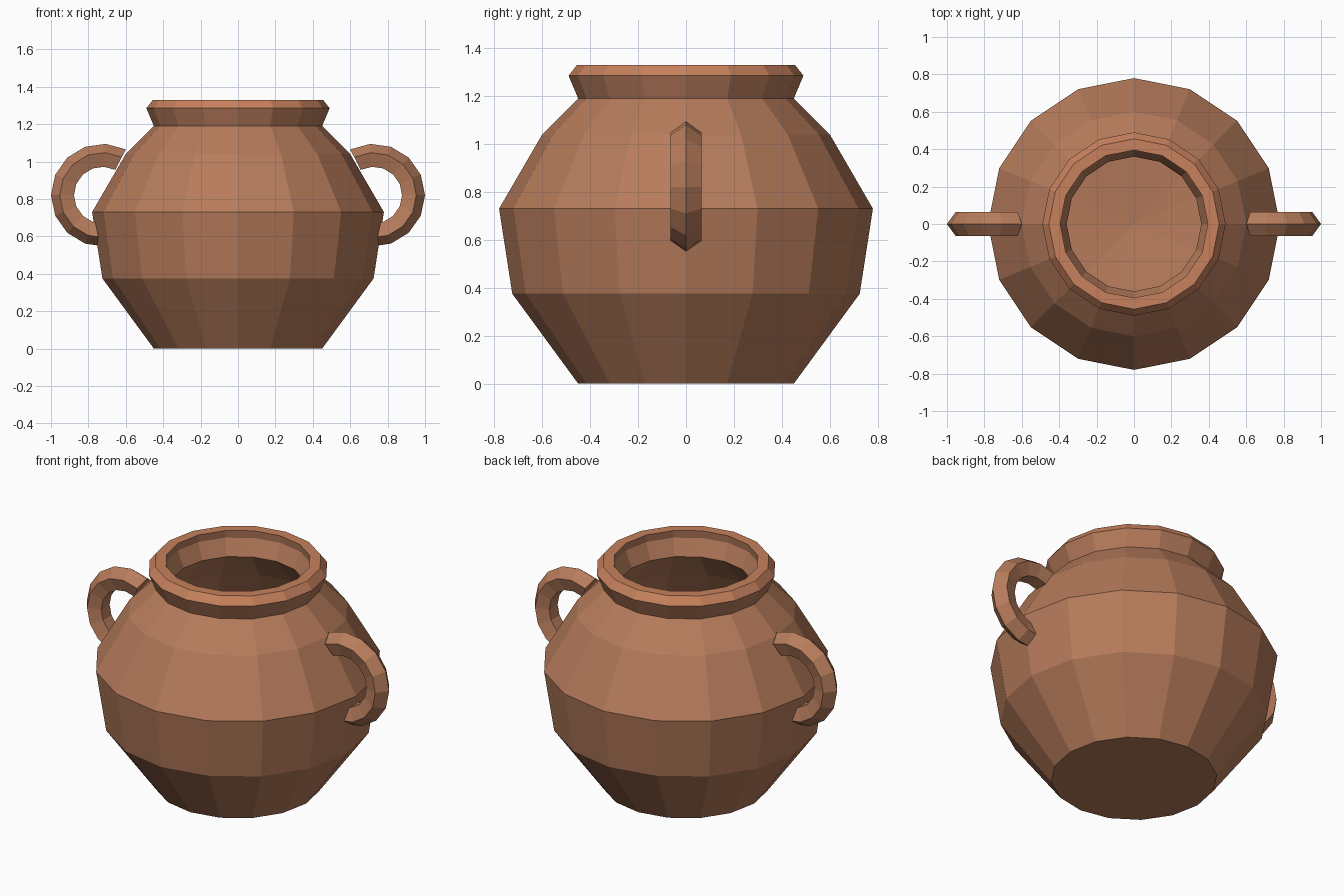
import bpy, bmesh
from math import cos, sin, pi, radians

if "Cube" in bpy.data.objects:
    bpy.data.objects.remove(bpy.data.objects["Cube"])


def material(name, color):
    m = bpy.data.materials.new(name)
    m.diffuse_color = (*color, 1)
    m.use_nodes = True
    m.node_tree.nodes["Principled BSDF"].inputs["Base Color"].default_value = m.diffuse_color
    return m


clay = material("clay", (0.47, 0.20, 0.105))
rim_clay = material("rim_clay", (0.57, 0.22, 0.11))


def finish(name, bm, *mats):
    bmesh.ops.recalc_face_normals(bm, faces=bm.faces)
    me = bpy.data.meshes.new(name)
    bm.to_mesh(me)
    bm.free()
    for m in mats:
        me.materials.append(m)
    ob = bpy.data.objects.new(name, me)
    bpy.context.collection.objects.link(ob)
    return ob


def bridge(bm, a, b):
    n = len(a)
    return [bm.faces.new((a[i], a[(i + 1) % n], b[(i + 1) % n], b[i])) for i in range(n)]


# Pot: closed lathe profile, up the outside, over the lip, down the inside
SIDES = 16
profile = [(0.45, 0), (0.725, 0.375), (0.78, 0.73), (0.60, 1.04), (0.45, 1.19),
           (0.49, 1.285), (0.455, 1.33), (0.395, 1.33), (0.40, 1.285), (0.36, 1.19),
           (0.52, 1.01), (0.69, 0.72), (0.64, 0.41), (0.40, 0.10)]
RIM_BANDS = (5, 6)
bm = bmesh.new()
rings = [[bm.verts.new((r * cos(2 * pi * i / SIDES), r * sin(2 * pi * i / SIDES), z))
          for i in range(SIDES)] for r, z in profile]
for k in range(len(rings) - 1):
    for f in bridge(bm, rings[k], rings[k + 1]):
        f.material_index = int(k in RIM_BANDS)
bm.faces.new(rings[0])
# Slightly dished inner floor
centre = bm.verts.new((0, 0, 0.06))
for i in range(SIDES):
    bm.faces.new((rings[-1][i], rings[-1][(i + 1) % SIDES], centre))
finish("pot", bm, clay, rim_clay)


# Handles: five-sided tube swept along an arc, ends sunk into the shoulder
def handle(name, side):
    bm = bmesh.new()
    steps, reach, major, minor = 10, radians(117), 0.207, 0.068
    loops = []
    for s in range(steps + 1):
        a = -reach + 2 * reach * s / steps
        loop = []
        for k in range(5):
            t = 2 * pi * k / 5
            r = major + minor * cos(t)
            loop.append(bm.verts.new((side * (0.725 + r * cos(a)), minor * sin(t),
                                      0.82 + r * sin(a))))
        loops.append(loop)
    for a, b in zip(loops, loops[1:]):
        bridge(bm, a, b)
    bm.faces.new(loops[0])
    bm.faces.new(loops[-1])
    finish(name, bm, clay)


handle("right_handle", 1)
handle("left_handle", -1)
